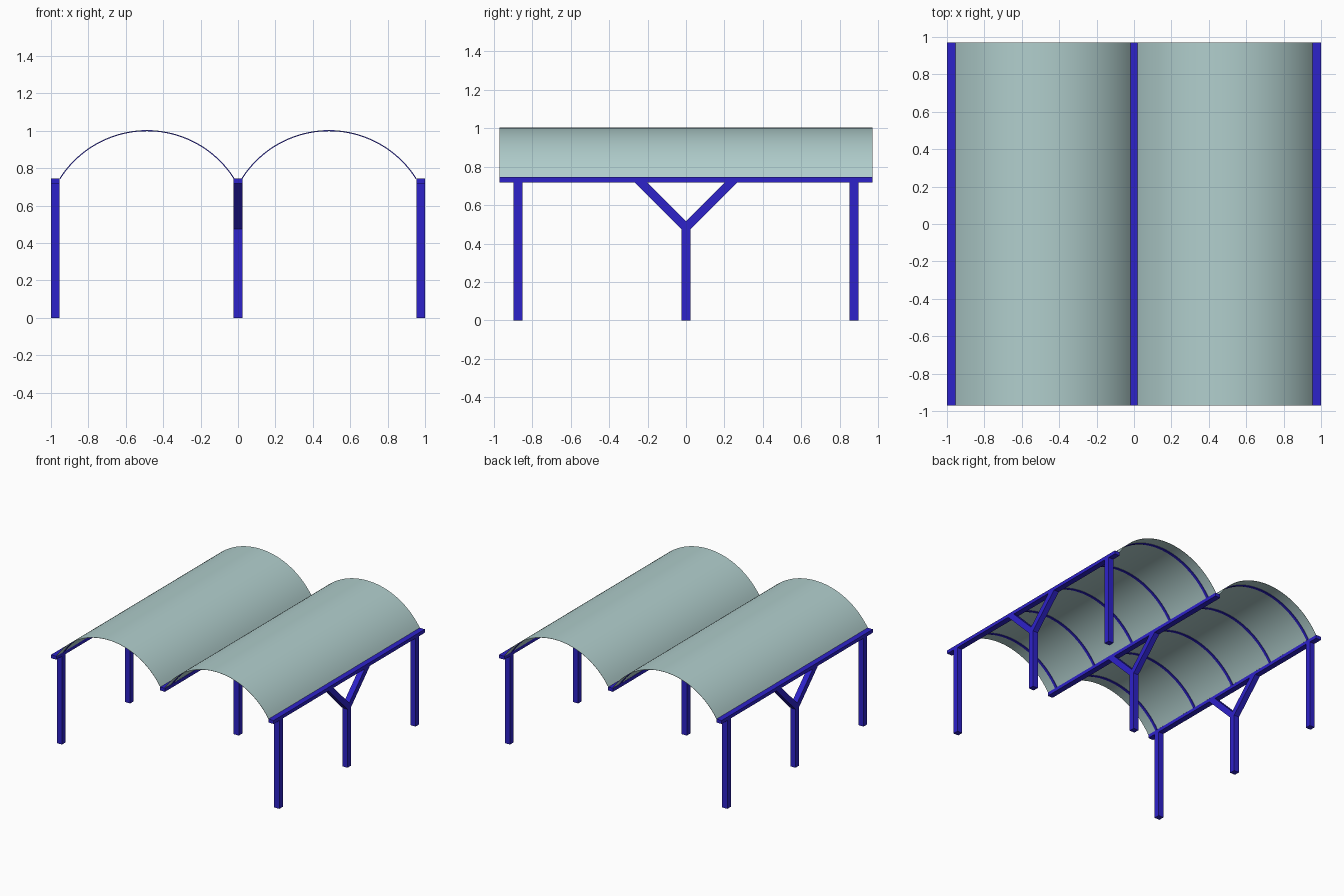
import bpy, bmesh, math

cube = bpy.data.objects.get("Cube")
if cube:
    bpy.data.objects.remove(cube, do_unlink=True)


def make_material(name, rgb):
    mat = bpy.data.materials.new(name)
    mat.use_nodes = True
    colour = (*rgb, 1.0)
    mat.diffuse_color = colour
    mat.node_tree.nodes["Principled BSDF"].inputs["Base Color"].default_value = colour
    return mat


BLUE = make_material("blue_steel", (0.027, 0.016, 0.59))
PALE = make_material("pale_sheet", (0.44, 0.62, 0.61))

# Main dimensions
HALF = 0.023            # half the thickness of posts and beams
ROW_X = 1 - HALF        # outer post rows
LENGTH = 1.942          # along y
BEAM_LOW, BEAM_TOP = 0.718, 0.746
POST_Y = 0.875
FORK_Z = 0.475          # height where the forked posts split
INNER, OUTER = 0.018, 0.955   # where each vault meets its beams
APEX = 1.004
SEGMENTS = 40


def extrude(name, points, offset, mat, smooth=False):
    """Make a prism by moving a closed outline along an offset."""
    mesh = bpy.data.meshes.new(name)
    bm = bmesh.new()
    face = bm.faces.new([bm.verts.new(p) for p in points])
    result = bmesh.ops.extrude_face_region(bm, geom=[face], use_keep_orig=True)
    moved = [v for v in result["geom"] if isinstance(v, bmesh.types.BMVert)]
    bmesh.ops.translate(bm, verts=moved, vec=offset)
    bmesh.ops.recalc_face_normals(bm, faces=bm.faces)
    bm.to_mesh(mesh)
    bm.free()
    mesh.materials.append(mat)
    obj = bpy.data.objects.new(name, mesh)
    bpy.context.collection.objects.link(obj)
    if smooth:
        bpy.ops.object.select_all(action="DESELECT")
        obj.select_set(True)
        bpy.context.view_layer.objects.active = obj
        bpy.ops.object.shade_smooth_by_angle(angle=math.radians(30))
    return obj


def box(name, x, y, half_y, low, high):
    outline = [(x - HALF, y - half_y, low), (x - HALF, y + half_y, low),
               (x - HALF, y + half_y, high), (x - HALF, y - half_y, high)]
    return extrude(name, outline, (2 * HALF, 0, 0), BLUE)


def forked_post(name, x):
    reach = HALF + BEAM_LOW - FORK_Z          # outer edge of an arm at the beam
    arm = 2 * HALF * math.sqrt(2)             # level width of a sloping arm
    side = [(HALF, 0), (HALF, FORK_Z), (reach, BEAM_LOW), (reach - arm, BEAM_LOW)]
    crotch = BEAM_LOW - (reach - arm)
    outline = side + [(0, crotch)] + [(-y, z) for y, z in reversed(side)]
    return extrude(name, [(x - HALF, y, z) for y, z in outline],
                   (2 * HALF, 0, 0), BLUE)


# Vault circle, from its span and rise
half_span = (OUTER - INNER) / 2
rise = APEX - BEAM_TOP
RADIUS = (half_span ** 2 + rise ** 2) / (2 * rise)
SWEEP = math.asin(half_span / RADIUS)


def arch(name, centre_x, y, width, outer, inner, mat):
    """Curved band between two radii, running along y."""
    def arc(radius):
        angles = [SWEEP * (2 * i / SEGMENTS - 1) for i in range(SEGMENTS + 1)]
        return [(centre_x + radius * math.sin(a), y - width / 2,
                 APEX - RADIUS + radius * math.cos(a)) for a in angles]
    return extrude(name, arc(outer) + arc(inner)[::-1], (0, width, 0), mat, True)


# Beams and forked middle posts on all three rows
for row, x in (("right", -ROW_X), ("middle", 0), ("left", ROW_X)):
    box(row + "_beam", x, 0, LENGTH / 2, BEAM_LOW, BEAM_TOP)
    forked_post(row + "_forked_post", x)
    # Straight end posts on the outer rows only
    if x:
        for end, y in (("front", -POST_Y), ("back", POST_Y)):
            box(f"{row}_{end}_post", x, y, HALF, 0, BEAM_LOW)

# Two vaulted roof sheets with arched ribs beneath
SHEET, RIB = 0.002, 0.004
for side, sign in (("right", -1), ("left", 1)):
    centre = sign * (INNER + OUTER) / 2
    arch(side + "_roof_sheet", centre, 0, LENGTH, RADIUS, RADIUS - SHEET, PALE)
    for i in range(5):
        y = POST_Y * (i / 2 - 1)
        arch(f"{side}_rib_{i + 1}", centre, y, 0.022,
             RADIUS - SHEET, RADIUS - SHEET - RIB, BLUE)
